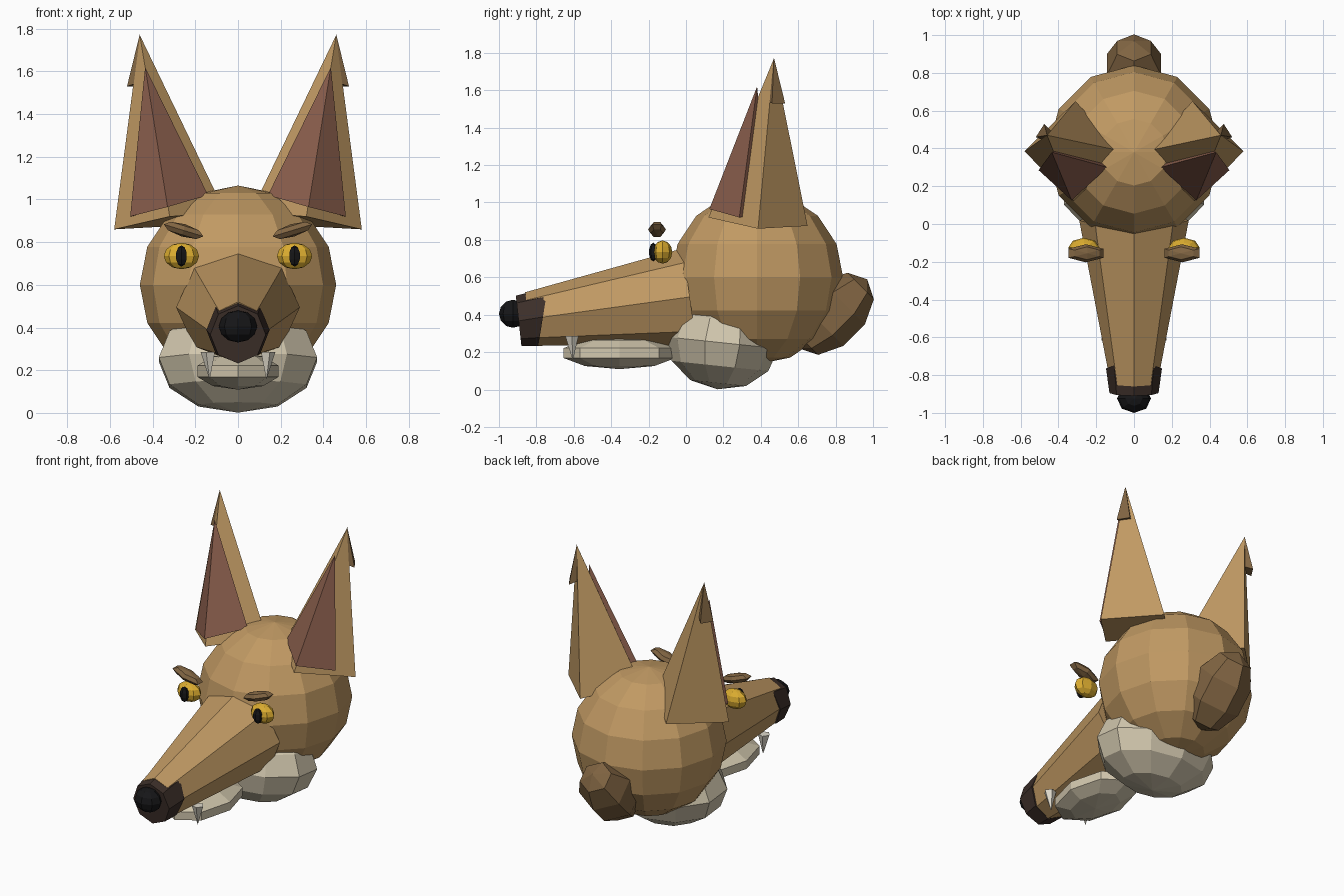
import bpy, bmesh, math
from mathutils import Vector, Matrix

if "Cube" in bpy.data.objects:
    bpy.data.objects.remove(bpy.data.objects["Cube"])


def material(name, rgb):
    m = bpy.data.materials.new(name)
    m.diffuse_color = (*rgb, 1)
    m.use_nodes = True
    m.node_tree.nodes["Principled BSDF"].inputs["Base Color"].default_value = m.diffuse_color
    return m


TAN = material("tan_fur", (0.53, 0.32, 0.125))
BROWN = material("brown_fur", (0.22, 0.13, 0.055))
DARK = material("dark_fur", (0.045, 0.028, 0.022))
CREAM = material("cream_fur", (0.64, 0.57, 0.42))
PINK = material("inner_ear_skin", (0.26, 0.115, 0.075))
AMBER = material("amber", (0.72, 0.42, 0.03))
BLACK = material("black", (0.008, 0.008, 0.009))
IVORY = material("ivory", (0.74, 0.70, 0.60))


def finish(bm, name, mat):
    bmesh.ops.recalc_face_normals(bm, faces=bm.faces)
    mesh = bpy.data.meshes.new(name)
    bm.to_mesh(mesh)
    bm.free()
    mesh.materials.append(mat)
    ob = bpy.data.objects.new(name, mesh)
    bpy.context.collection.objects.link(ob)
    return ob


def ball(name, mat, loc, radii, seg, rings, rot=(0, 0, 0)):
    """Low-poly ellipsoid; rot is (axis x, y, z) in degrees."""
    bm = bmesh.new()
    bmesh.ops.create_uvsphere(bm, u_segments=seg, v_segments=rings, radius=1)
    turn = Matrix.Identity(4)
    for angle, axis in zip(rot, "XYZ"):
        turn = Matrix.Rotation(math.radians(angle), 4, axis) @ turn
    bm.transform(Matrix.Translation(loc) @ turn @ Matrix.Diagonal((*radii, 1)))
    return finish(bm, name, mat)


def octagon_loft(name, mat, sections):
    """Each section: centre y, centre z, half width, up vector (y, z)."""
    bm = bmesh.new()
    loops = []
    for cy, cz, rx, (uy, uz) in sections:
        ring = []
        for i in range(8):
            a = math.pi * i / 4
            s = math.sin(a)
            ring.append(bm.verts.new((rx * math.cos(a), cy + uy * s, cz + uz * s)))
        loops.append(ring)
    for a, b in zip(loops, loops[1:]):
        for i in range(8):
            j = (i + 1) % 8
            bm.faces.new((a[i], a[j], b[j], b[i]))
    bm.faces.new(loops[0])
    bm.faces.new(loops[-1])
    return finish(bm, name, mat)


def spike(name, mat, apex, base, side):
    """Pyramid from a base polygon to an apex, mirrored by side."""
    bm = bmesh.new()
    flip = lambda p: bm.verts.new((p[0] * side, p[1], p[2]))
    tip, ring = flip(apex), [flip(p) for p in base]
    bm.faces.new(ring)
    for i in range(len(ring)):
        bm.faces.new((ring[i], ring[(i + 1) % len(ring)], tip))
    return finish(bm, name, mat)


def circle(x, y, z, r, n):
    return [(x + r * math.cos(2 * math.pi * i / n),
             y + r * math.sin(2 * math.pi * i / n), z) for i in range(n)]


# Skull, neck stump, throat and lower jaw
ball("head", TAN, (0, 0.38, 0.60), (0.46, 0.46, 0.465), 12, 8)
ball("neck", BROWN, (0, 0.785, 0.405), (0.175, 0.17, 0.26), 6, 5, (-45, 0, 0))
ball("throat_fur", CREAM, (0, 0.195, 0.25), (0.39, 0.30, 0.25), 10, 6, (-6, 0, 0))
ball("lower_jaw", CREAM, (0, -0.355, 0.195), (0.20, 0.315, 0.086), 8, 5)

# Muzzle, dark muzzle end and nose
octagon_loft("muzzle", TAN, [(0.02, 0.495, 0.29, (-0.037, 0.26)),
                             (-0.84, 0.377, 0.125, (-0.02, 0.143))])
octagon_loft("muzzle_tip", DARK, [(-0.765, 0.388, 0.148, (0.025, 0.155)),
                                  (-0.895, 0.367, 0.13, (-0.015, 0.135))])
ball("nose", BLACK, (0, -0.925, 0.405), (0.09, 0.075, 0.075), 8, 6)

for side, tag in ((1, "left"), (-1, "right")):
    # Ears: outer shell, inner skin and brown tip
    spike("ear_" + tag, TAN, (0.46, 0.47, 1.77),
          [(0.58, 0.385, 0.86), (0.31, 0.65, 0.875), (0.06, 0.385, 0.94),
           (0.32, 0.12, 0.92)], side)
    spike("inner_ear_" + tag, PINK, (0.435, 0.38, 1.62),
          [(0.505, 0.285, 0.92), (0.33, 0.45, 0.95), (0.14, 0.30, 1.02),
           (0.33, 0.125, 0.965)], side)
    spike("ear_tip_" + tag, BROWN, (0.46, 0.47, 1.775),
          [(0.52, 0.46, 1.53), (0.475, 0.53, 1.53), (0.42, 0.475, 1.56),
           (0.46, 0.435, 1.55)], side)

    # Eyes, pupils and brows
    ball("eye_" + tag, AMBER, (0.265 * side, -0.125, 0.735), (0.083, 0.052, 0.062), 8, 6)
    ball("pupil_" + tag, BLACK, (0.265 * side, -0.175, 0.735), (0.03, 0.023, 0.05), 6, 5)
    ball("brow_" + tag, BROWN, (0.255 * side, -0.155, 0.855), (0.112, 0.048, 0.03),
         6, 4, (0, -17 * side, 0))

    # Upper fangs
    spike("fang_" + tag, IVORY, (0.133, -0.605, 0.155),
          circle(0.138, -0.61, 0.285, 0.037, 5), side)
